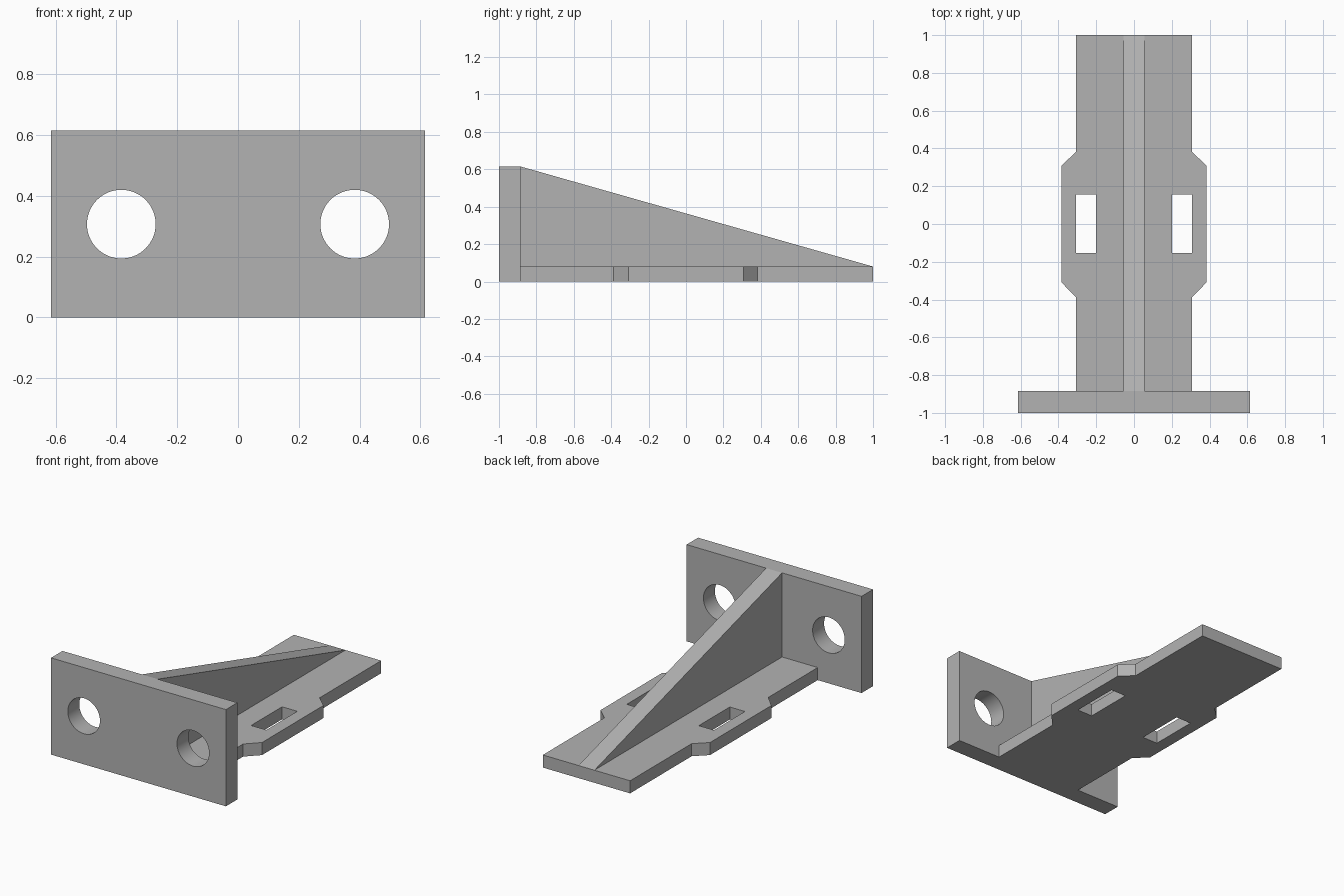
import bpy
import bmesh
from mathutils import Matrix, Vector

cube = bpy.data.objects.get("Cube")
if cube:
    bpy.data.objects.remove(cube, do_unlink=True)

grey = bpy.data.materials.new("plain grey")
grey.use_nodes = True
colour = (0.45, 0.45, 0.45, 1)
grey.diffuse_color = colour
grey.node_tree.nodes["Principled BSDF"].inputs["Base Color"].default_value = colour

WIDTH, HEIGHT, BASE = 0.615, 0.615, 0.08   # half width, plate height, base thickness
FRONT, INNER, BACK = -1.0, -0.885, 1.0     # plate front, plate rear, base end


def finish(name, bm):
    bmesh.ops.recalc_face_normals(bm, faces=bm.faces)
    mesh = bpy.data.meshes.new(name)
    bm.to_mesh(mesh)
    bm.free()
    mesh.materials.append(grey)
    obj = bpy.data.objects.new(name, mesh)
    bpy.context.collection.objects.link(obj)
    return obj


def prism(name, outline, push):
    """Extrude a flat outline of 3D points along a vector."""
    bm = bmesh.new()
    face = bm.faces.new([bm.verts.new(p) for p in outline])
    new = bmesh.ops.extrude_face_region(bm, geom=[face])["geom"]
    verts = [v for v in new if isinstance(v, bmesh.types.BMVert)]
    bmesh.ops.translate(bm, verts=verts, vec=Vector(push))
    return finish(name, bm)


def box(name, x0, x1, y0, y1, z0, z1):
    return prism(name, [(x0, y0, z0), (x1, y0, z0), (x1, y1, z0), (x0, y1, z0)],
                 (0, 0, z1 - z0))


def cylinder_y(name, x, y, z, radius, depth):
    bm = bmesh.new()
    place = Matrix.Translation((x, y, z)) @ Matrix.Rotation(1.5707963, 4, "X")
    bmesh.ops.create_cone(bm, cap_ends=True, segments=64, radius1=radius,
                          radius2=radius, depth=depth, matrix=place)
    return finish(name, bm)


def cut(target, cutter):
    """Subtract a cutter and discard it."""
    cutter.hide_render = True
    mod = target.modifiers.new("cut", "BOOLEAN")
    mod.operation, mod.solver, mod.object = "DIFFERENCE", "EXACT", cutter
    bpy.context.view_layer.objects.active = target
    bpy.ops.object.modifier_apply(modifier=mod.name)
    bpy.data.objects.remove(cutter, do_unlink=True)


# Upright mounting plate and base with widened middle
plate = box("mounting_plate", -WIDTH, WIDTH, FRONT, INNER, 0, HEIGHT)
side = [(0.307, INNER), (0.307, -0.388), (0.385, -0.308),
        (0.385, 0.308), (0.307, 0.382), (0.307, BACK)]
outline = side + [(-x, y) for x, y in reversed(side)]
base = prism("base_plate", [(x, y, 0) for x, y in outline], (0, 0, BASE))

# Bolt holes and strap slots on both sides
for s in (-1, 1):
    cut(plate, cylinder_y("hole_cutter", s * 0.384, FRONT, 0.307, 0.113, 1))
    x0, x1 = sorted((s * 0.2, s * 0.307))
    cut(base, box("slot_cutter", x0, x1, -0.154, 0.157, -0.1, 0.2))

# Sloping central rib
prism("support_rib",
      [(-0.056, INNER, BASE), (-0.056, INNER, HEIGHT), (-0.056, BACK, BASE)],
      (0.112, 0, 0))

# Smooth hole walls, sharp plate edges
bpy.ops.object.select_all(action="DESELECT")
plate.select_set(True)
bpy.context.view_layer.objects.active = plate
bpy.ops.object.shade_smooth_by_angle(angle=0.5)
